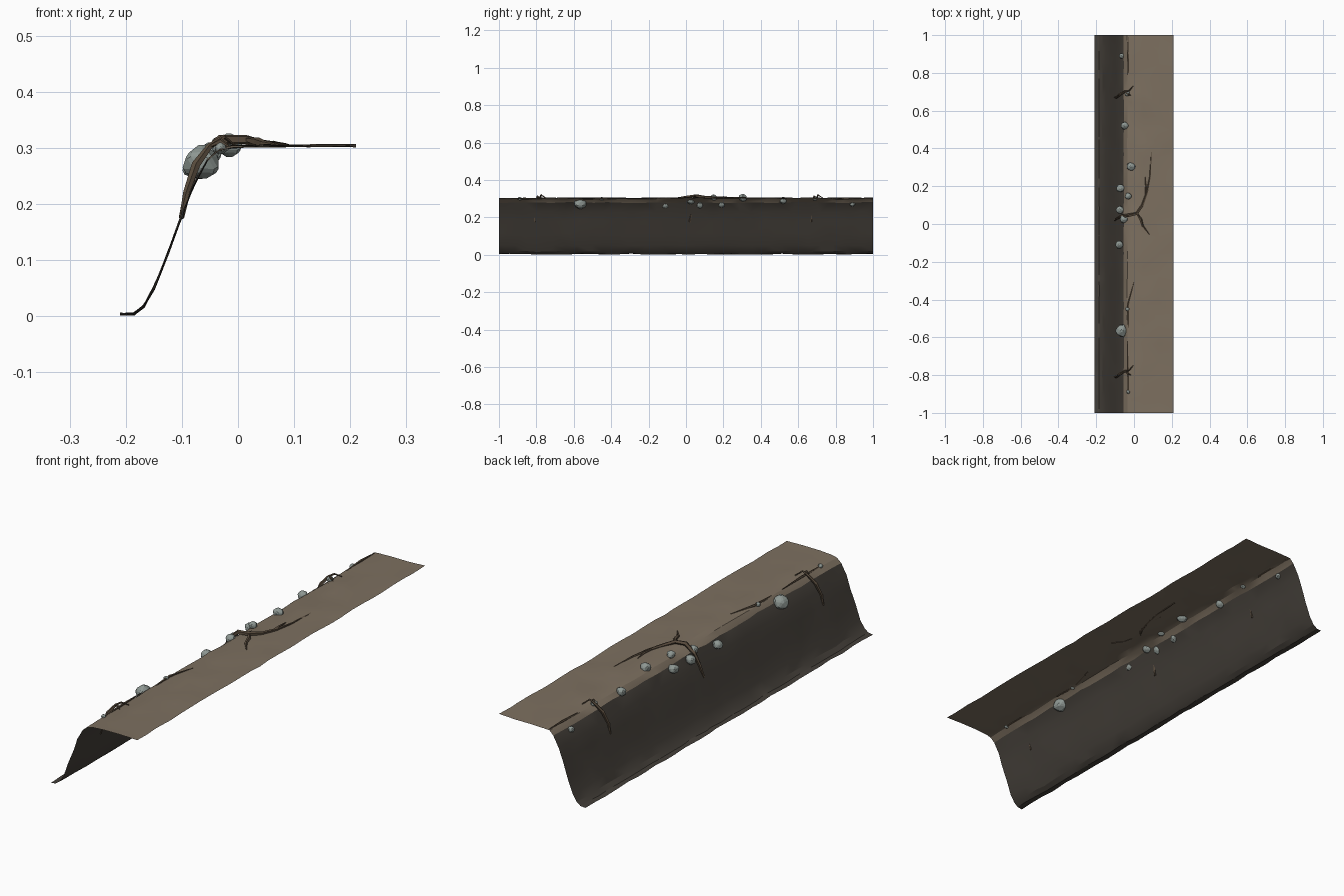
import bpy, bmesh, math, random
from mathutils import Vector

random.seed(7)
cube = bpy.data.objects.get("Cube")
if cube:
    bpy.data.objects.remove(cube)


def material(name, rgb):
    m = bpy.data.materials.new(name)
    m.use_nodes = True
    m.diffuse_color = (*rgb, 1)
    bsdf = m.node_tree.nodes["Principled BSDF"]
    bsdf.inputs["Base Color"].default_value = (*rgb, 1)
    bsdf.inputs["Roughness"].default_value = 0.9
    return m


TOP_SOIL = material("top soil", (0.205, 0.162, 0.117))
DARK_EARTH = material("dark earth", (0.058, 0.050, 0.041))
STONE = material("grey stone", (0.27, 0.31, 0.29))
BARK = material("root bark", (0.102, 0.073, 0.048))


def add_mesh(name, bm, *mats):
    me = bpy.data.meshes.new(name)
    bm.to_mesh(me)
    bm.free()
    for m in mats:
        me.materials.append(m)
    ob = bpy.data.objects.new(name, me)
    bpy.context.collection.objects.link(ob)
    return ob


# Bank: one cross-section swept along y with a slightly uneven surface
PROFILE = [(0.21, 0.304), (0.13, 0.304), (0.05, 0.304), (-0.01, 0.303),
           (-0.035, 0.297), (-0.055, 0.279), (-0.08, 0.231), (-0.1, 0.18),
           (-0.125, 0.112), (-0.15, 0.05), (-0.168, 0.018),
           (-0.185, 0.004), (-0.21, 0.004)]
STEPS = 28
bm = bmesh.new()
rows = []
for j in range(STEPS + 1):
    inner = 0 < j < STEPS
    y = -1 + 2 * j / STEPS
    row = []
    for i, (x, z) in enumerate(PROFILE):
        edge = i in (0, len(PROFILE) - 1)
        dy = random.uniform(-0.02, 0.02) if inner else 0
        dx = 0 if edge else random.uniform(-0.002, 0.002)
        row.append(bm.verts.new((x + dx, y + dy, z + random.uniform(-0.003, 0.003))))
    rows.append(row)
for a, b in zip(rows, rows[1:]):
    for i in range(len(PROFILE) - 1):
        f = bm.faces.new((a[i], b[i], b[i + 1], a[i + 1]))
        f.material_index = 0 if f.calc_center_median().x > -0.05 else 1
bmesh.ops.triangulate(bm, faces=bm.faces[:])
bmesh.ops.recalc_face_normals(bm, faces=bm.faces[:])
bm.faces.ensure_lookup_table()
if bm.faces[0].normal.z < 0:
    bmesh.ops.reverse_faces(bm, faces=bm.faces[:])
bank = add_mesh("earth_bank", bm, TOP_SOIL, DARK_EARTH)
bank.data.shade_smooth()
bpy.context.view_layer.objects.active = bank
bank.select_set(True)
bpy.ops.object.shade_smooth_by_angle(angle=math.radians(20))
bank.select_set(False)

# Stones: chipped low-poly lumps lodged in the crest (x, y, z, radius)
STONES = [(-0.064, -0.565, 0.274, 0.038), (-0.078, -0.11, 0.265, 0.025),
          (-0.075, 0.075, 0.268, 0.026), (-0.055, 0.025, 0.288, 0.024),
          (-0.072, 0.19, 0.270, 0.025), (-0.030, 0.148, 0.306, 0.021),
          (-0.016, 0.305, 0.304, 0.026), (-0.050, 0.52, 0.290, 0.024),
          (-0.035, 0.69, 0.300, 0.016), (-0.065, 0.89, 0.270, 0.016),
          (-0.035, -0.45, 0.300, 0.012), (-0.032, -0.89, 0.300, 0.012)]
for n, (x, y, z, r) in enumerate(STONES):
    bm = bmesh.new()
    bmesh.ops.create_icosphere(bm, subdivisions=1, radius=r)
    for v in bm.verts:
        v.co *= random.uniform(0.88, 1.12)
        v.co.z *= 0.9
    bmesh.ops.bevel(bm, geom=bm.edges[:], offset=r * 0.12, segments=1, affect='EDGES')
    add_mesh(f"stone_{n + 1}", bm, STONE).location = (x, y, z)


# Roots: tapering five-sided tubes
def root(name, points, radius, sides=5):
    pts = [Vector(p) for p in points]
    bm = bmesh.new()
    rings = []
    for k, p in enumerate(pts):
        d = (pts[min(k + 1, len(pts) - 1)] - pts[max(k - 1, 0)]).normalized()
        q = d.to_track_quat('Z', 'Y')
        r = radius * (1 - 0.75 * abs(2 * k / (len(pts) - 1) - 0.8) / 1.2)
        ring = []
        for s in range(sides):
            t = 2 * math.pi * s / sides
            ring.append(bm.verts.new(p + q @ Vector((r * math.cos(t), r * math.sin(t), 0))))
        rings.append(ring)
    for a, b in zip(rings, rings[1:]):
        for s in range(sides):
            e = (s + 1) % sides
            bm.faces.new((a[s], a[e], b[e], b[s]))
    bm.faces.new(rings[0][::-1])
    bm.faces.new(rings[-1])
    bmesh.ops.recalc_face_normals(bm, faces=bm.faces[:])
    add_mesh(name, bm, BARK)


# Two small roots hook over the crest, each with a side twig
for label, y in (("front", -0.78), ("back", 0.70)):
    root(f"{label}_root", [(-0.101, y - 0.03, 0.175), (-0.092, y - 0.03, 0.22),
                           (-0.075, y - 0.015, 0.27), (-0.05, y, 0.303),
                           (-0.025, y + 0.005, 0.32), (-0.005, y + 0.03, 0.304)], 0.008)
    root(f"{label}_twig", [(-0.05, y, 0.303), (-0.03, y - 0.015, 0.312),
                           (-0.015, y - 0.02, 0.302)], 0.006)

# Large forked root in the middle
root("middle_root", [(-0.101, 0.02, 0.175), (-0.09, 0.03, 0.225), (-0.07, 0.04, 0.28),
                     (-0.03, 0.045, 0.315), (0.015, 0.055, 0.315), (0.045, 0.10, 0.308),
                     (0.07, 0.17, 0.306), (0.085, 0.25, 0.305), (0.092, 0.38, 0.304)], 0.01)
root("middle_root_fork", [(0.015, 0.055, 0.315), (0.035, 0.025, 0.311),
                          (0.045, -0.01, 0.308), (0.08, -0.055, 0.303)], 0.009)
root("middle_root_twig", [(0.06, 0.14, 0.306), (0.065, 0.20, 0.308),
                          (0.06, 0.25, 0.304)], 0.006)

# Thin roots lying along the crest
for n, (y0, y1, x1) in enumerate([(-0.55, -0.31, 0.0), (-0.90, -0.62, -0.035),
                                  (0.80, 0.99, -0.03)]):
    root(f"crest_root_{n + 1}", [(-0.03, y0, 0.297), (-0.032, (y0 + y1) / 2, 0.302),
                                 (x1, y1, 0.301)], 0.006)
